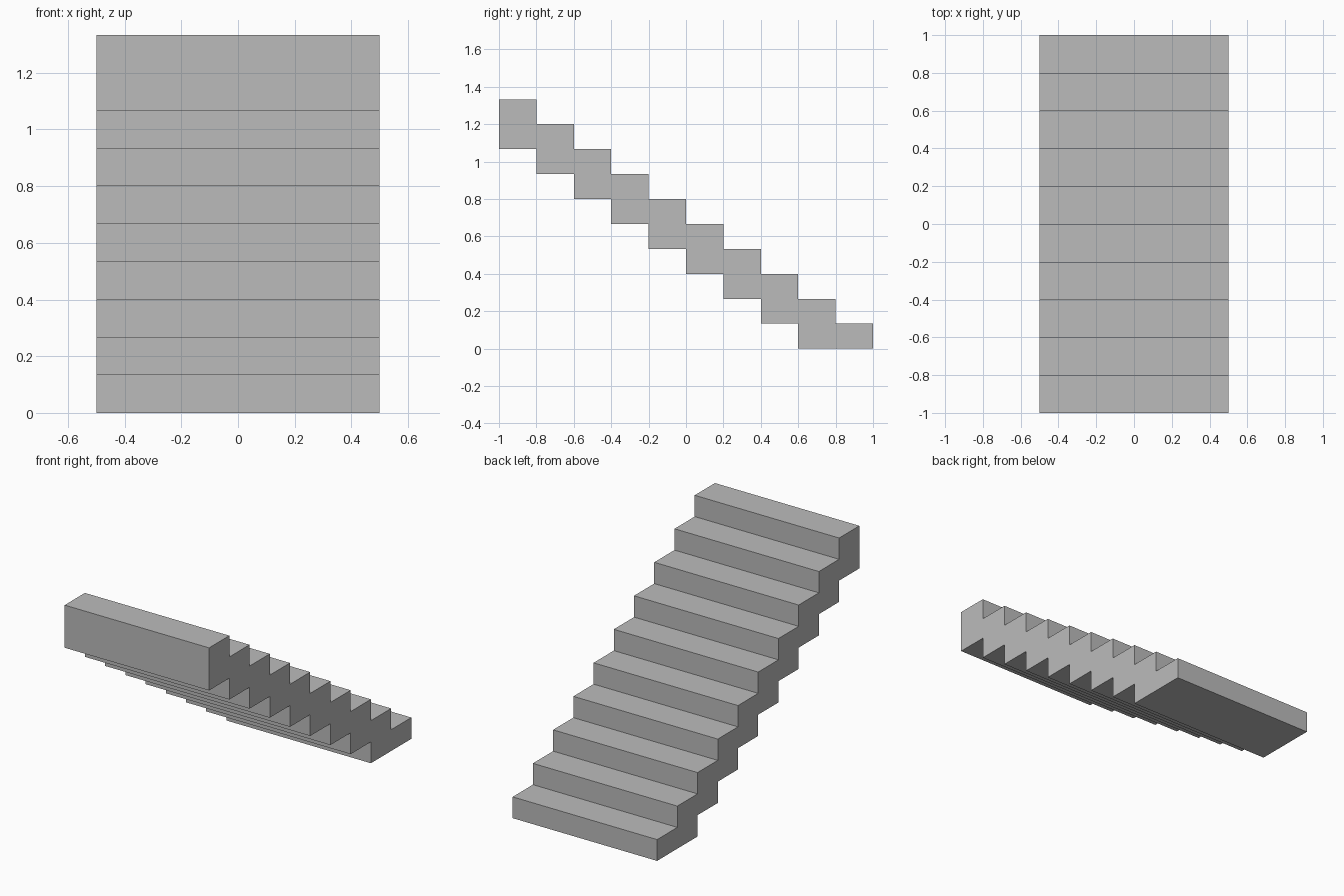
import bpy
import bmesh

cube = bpy.data.objects.get("Cube")
if cube:
    bpy.data.objects.remove(cube, do_unlink=True)

STEPS = 10
RUN = 2 / STEPS
RISE = RUN * 2 / 3
WIDTH = 1.0

# Plain grey material
colour = (0.5, 0.5, 0.5, 1)
grey = bpy.data.materials.new("plain_grey")
grey.use_nodes = True
grey.diffuse_color = colour
grey.node_tree.nodes["Principled BSDF"].inputs["Base Color"].default_value = colour

# Side profile: treads rise from back to front, underside steps back down
upper, lower = [], []
for i in range(STEPS):
    back, front = 1 - i * RUN, 1 - (i + 1) * RUN
    top = (i + 1) * RISE
    upper += [(back, top), (front, top)]
    if i > 0:
        bottom = (i - 1) * RISE
        lower += [(back, bottom), (front, bottom)]
lower[0] = (1, 0)  # the two lowest steps share one flat base
profile = upper + lower[::-1]

# Extrude the profile across the width of the stair
bm = bmesh.new()
side = bm.faces.new([bm.verts.new((-WIDTH / 2, y, z)) for y, z in profile])
extruded = bmesh.ops.extrude_face_region(bm, geom=[side])["geom"]
moved = [v for v in extruded if isinstance(v, bmesh.types.BMVert)]
bmesh.ops.translate(bm, verts=moved, vec=(WIDTH, 0, 0))
bmesh.ops.recalc_face_normals(bm, faces=bm.faces)

mesh = bpy.data.meshes.new("stair_flight")
bm.to_mesh(mesh)
bm.free()
mesh.materials.append(grey)
stairs = bpy.data.objects.new("stair_flight", mesh)
bpy.context.collection.objects.link(stairs)
